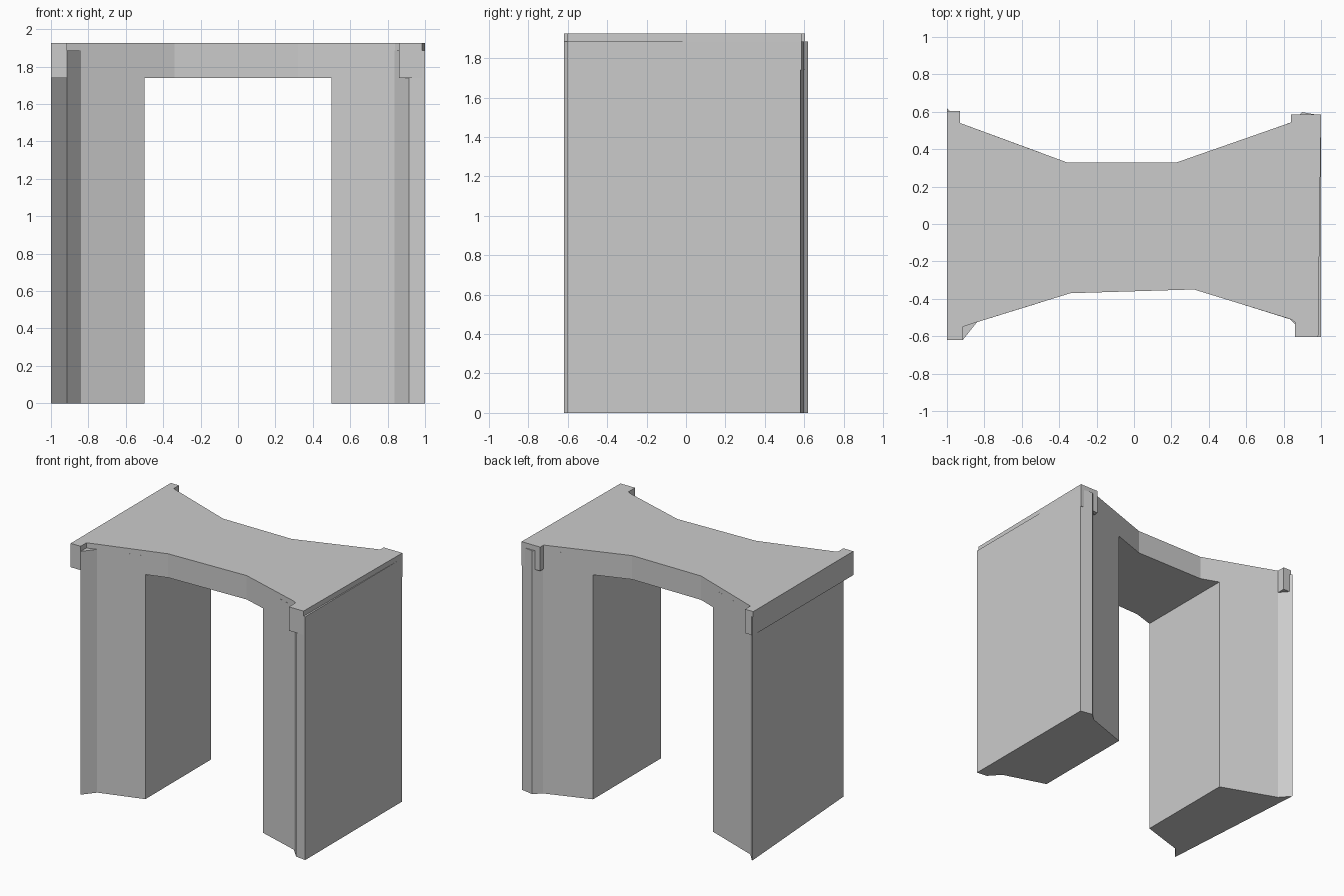
import bpy, bmesh

cube = bpy.data.objects.get("Cube")
if cube:
    bpy.data.objects.remove(cube, do_unlink=True)

stone = bpy.data.materials.new("light_grey_stone")
stone.use_nodes = True
grey = (0.6, 0.6, 0.6, 1)
stone.diffuse_color = grey
stone.node_tree.nodes["Principled BSDF"].inputs["Base Color"].default_value = grey


def extrude_plan(name, plan, bottom, top):
    """Raise a plan outline into a flat-sided solid."""
    bm = bmesh.new()
    base = bm.faces.new([bm.verts.new((x, y, bottom)) for x, y in plan])
    cap = bmesh.ops.extrude_face_region(bm, geom=[base])
    lifted = [v for v in cap["geom"] if isinstance(v, bmesh.types.BMVert)]
    bmesh.ops.translate(bm, verts=lifted, vec=(0, 0, top - bottom))
    bmesh.ops.recalc_face_normals(bm, faces=bm.faces[:])
    mesh = bpy.data.meshes.new(name)
    bm.to_mesh(mesh)
    bm.free()
    mesh.materials.append(stone)
    obj = bpy.data.objects.new(name, mesh)
    bpy.context.collection.objects.link(obj)
    return obj


LINTEL_BOTTOM, LEG_TOP, TOP = 1.74, 1.885, 1.925

# Waisted top slab with a square lug at each corner
extrude_plan("lintel", [
    (-1, -0.62), (-0.915, -0.62), (-0.915, -0.55), (-0.84, -0.525),
    (-0.34, -0.37), (0.32, -0.35),
    (0.84, -0.51), (0.86, -0.525), (0.86, -0.605), (0.985, -0.605),
    (1, 0.585), (0.84, 0.585), (0.84, 0.543),
    (0.23, 0.33), (-0.36, 0.33),
    (-0.93, 0.54), (-0.93, 0.605), (-1, 0.605),
], LINTEL_BOTTOM, TOP)

# Flared wall legs, reaching up into the slab
extrude_plan("right_leg", [
    (-0.5, -0.42), (-0.5, 0.382), (-0.93, 0.54), (-1, 0.62),
    (-0.915, -0.62), (-0.84, -0.525),
], 0, LEG_TOP)
extrude_plan("left_leg", [
    (0.5, -0.405), (0.836, -0.51), (0.914, -0.595), (1, -0.605),
    (1, 0.58), (0.9, 0.598), (0.845, 0.545), (0.5, 0.424),
], 0, LEG_TOP)
